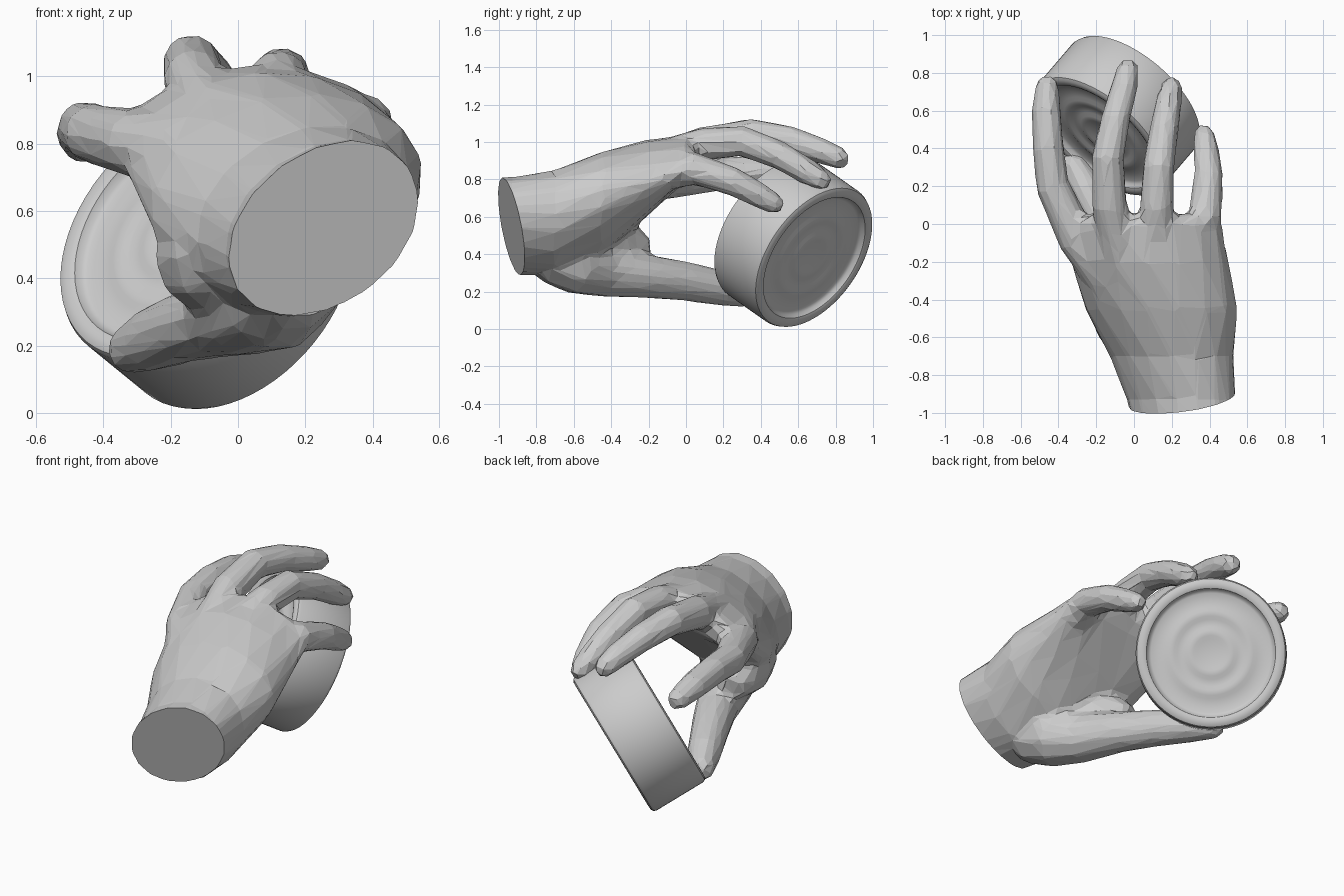
import bpy, bmesh, math
from mathutils import Vector, Matrix

if "Cube" in bpy.data.objects:
    bpy.data.objects.remove(bpy.data.objects["Cube"])

SIDES = 10


def add_rings(bm, rings):
    """Bridge successive vertex rings and cap both ends."""
    loops = [[bm.verts.new(p) for p in ring] for ring in rings]
    n = len(loops[0])
    for a, b in zip(loops, loops[1:]):
        for i in range(n):
            j = (i + 1) % n
            bm.faces.new((a[i], a[j], b[j], b[i]))
    bm.faces.new(loops[0][::-1])
    bm.faces.new(loops[-1])


def tube(bm, path):
    """Finger-like loft through points (x, y, z, radius) with a rounded tip."""
    pts = [Vector(p[:3]) for p in path]
    rad = [p[3] for p in path]
    end = (pts[-1] - pts[-2]).normalized()
    pts.append(pts[-1] + end * rad[-1] * 0.7)
    rad.append(rad[-1] * 0.6)
    rings = []
    for i, (p, r) in enumerate(zip(pts, rad)):
        t = (pts[min(i + 1, len(pts) - 1)] - pts[max(i - 1, 0)]).normalized()
        u = t.cross(Vector((0, 0, 1))).normalized()
        v = u.cross(t)
        rings.append([p + r * (u * math.cos(a) + v * math.sin(a))
                      for a in (2 * math.pi * k / SIDES for k in range(SIDES))])
    add_rings(bm, rings)


def palm(bm, sections):
    """Loft of tilted, arched ellipses (y, cx, cz, half width, half height, tilt, arch)."""
    rings = []
    for y, cx, cz, a, b, tilt, arch in sections:
        c, s = math.cos(math.radians(tilt)), math.sin(math.radians(tilt))
        ring = []
        for k in range(16):
            t = 2 * math.pi * k / 16
            px, pz = a * math.cos(t), b * math.sin(t)
            pz -= arch * (px / a) ** 2
            ring.append((cx + px * c - pz * s, y, cz + px * s + pz * c))
        rings.append(ring)
    add_rings(bm, rings)


# Hand: overlapping lofts
bm = bmesh.new()
palm(bm, [
    (-1.10, 0.28, 0.55, 0.31, 0.225, 37, 0),
    (-0.93, 0.25, 0.55, 0.315, 0.23, 35, 0),
    (-0.70, 0.20, 0.57, 0.345, 0.265, 28, 0),
    (-0.45, 0.14, 0.67, 0.415, 0.27, 14, 0.02),
    (-0.20, 0.08, 0.815, 0.42, 0.20, 4, 0.06),
    (0.00, 0.04, 0.92, 0.425, 0.115, 3, 0.09),
    (0.05, 0.04, 0.935, 0.38, 0.07, 3, 0.08)])
fingers = {
    "index": [(-.12, -.34, .77, .10), (-.30, -.08, .80, .105), (-.43, .2, .83, .092),
              (-.455, .4, .845, .085), (-.465, .6, .83, .078), (-.46, .74, .80, .064)],
    "middle": [(-.05, -.24, .87, .10), (-.13, .1, .99, .096), (-.14, .35, 1.04, .088),
               (-.10, .55, 1.01, .080), (-.05, .73, .95, .072), (-.03, .83, .91, .060)],
    "ring": [(.13, -.24, .88, .10), (.12, .1, .99, .092), (.13, .3, 1.005, .086),
             (.16, .5, .93, .078), (.185, .65, .84, .072), (.20, .73, .79, .060)],
    "little": [(.30, -.24, .80, .10), (.375, .04, .86, .092), (.395, .25, .79, .080),
               (.38, .4, .71, .070), (.37, .48, .665, .058)],
    "thumb": [(.17, -.74, .40, .15), (.11, -.58, .355, .175), (.02, -.42, .31, .145),
              (-.06, -.2, .28, .12), (-.16, 0, .255, .108), (-.25, .18, .22, .098),
              (-.325, .32, .185, .074)],
    "web": [(.08, -.66, .48, .16), (-.03, -.50, .47, .19), (-.10, -.38, .46, .165),
            (-.13, -.29, .44, .12)],
}
for path in fingers.values():
    tube(bm, path)
bmesh.ops.recalc_face_normals(bm, faces=bm.faces)
src_mesh = bpy.data.meshes.new("hand_source")
bm.to_mesh(src_mesh)
bm.free()
src = bpy.data.objects.new("hand_source", src_mesh)
bpy.context.collection.objects.link(src)

# Fuse the lofts, soften the joins, then reduce to low-poly facets
m = src.modifiers.new("fuse", 'REMESH')
m.mode, m.voxel_size = 'VOXEL', 0.018
m = src.modifiers.new("soften", 'SMOOTH')
m.factor, m.iterations = 0.5, 12
m = src.modifiers.new("facet", 'DECIMATE')
m.ratio = 0.04
deps = bpy.context.evaluated_depsgraph_get()
hand_mesh = bpy.data.meshes.new_from_object(src.evaluated_get(deps))
bpy.data.objects.remove(src)

# Slanted flat cut at the wrist
bm = bmesh.new()
bm.from_mesh(hand_mesh)
bmesh.ops.bisect_plane(bm, geom=bm.verts[:] + bm.edges[:] + bm.faces[:],
                       plane_co=(0.26, -0.935, 0.56), plane_no=(0.2, -1, -0.25),
                       clear_outer=True)
bmesh.ops.holes_fill(bm, edges=[e for e in bm.edges if e.is_boundary], sides=0)
bmesh.ops.recalc_face_normals(bm, faces=bm.faces)
for f in bm.faces:
    f.smooth = False
bm.to_mesh(hand_mesh)
bm.free()
hand = bpy.data.objects.new("hand", hand_mesh)
bpy.context.collection.objects.link(hand)

# Tin: lathed profile with rounded rims and ringed, recessed lids at both ends
R, H = 0.427, 0.347
lid = [(0.0, .030), (.08, .030), (.10, .024), (.13, .024), (.15, .032), (.19, .032),
       (.21, .025), (.24, .025), (.26, .033), (.34, .034), (.355, .026), (.366, .006),
       (.38, 0), (.405, .001), (.42, .009), (R, .025)]
profile = [(r, -d) for r, d in lid] + [(r, d - H) for r, d in reversed(lid)]
bm = bmesh.new()
vs = [bm.verts.new((r, 0, z)) for r, z in profile]
es = [bm.edges.new(p) for p in zip(vs, vs[1:])]
bmesh.ops.spin(bm, geom=vs + es, cent=(0, 0, 0), axis=(0, 0, 1),
               angle=2 * math.pi, steps=64, use_duplicate=False)
bmesh.ops.remove_doubles(bm, verts=bm.verts, dist=1e-4)
bmesh.ops.recalc_face_normals(bm, faces=bm.faces)
axis = Vector((0.575, 0.67, -0.47)).normalized()
bm.transform(Matrix.Translation((0.01, 0.69, 0.378))
             @ axis.to_track_quat('Z', 'Y').to_matrix().to_4x4())
tin_mesh = bpy.data.meshes.new("tin_can")
bm.to_mesh(tin_mesh)
bm.free()
tin = bpy.data.objects.new("tin_can", tin_mesh)
bpy.context.collection.objects.link(tin)
bpy.context.view_layer.objects.active = tin
tin.select_set(True)
bpy.ops.object.shade_smooth_by_angle(angle=math.radians(35))
